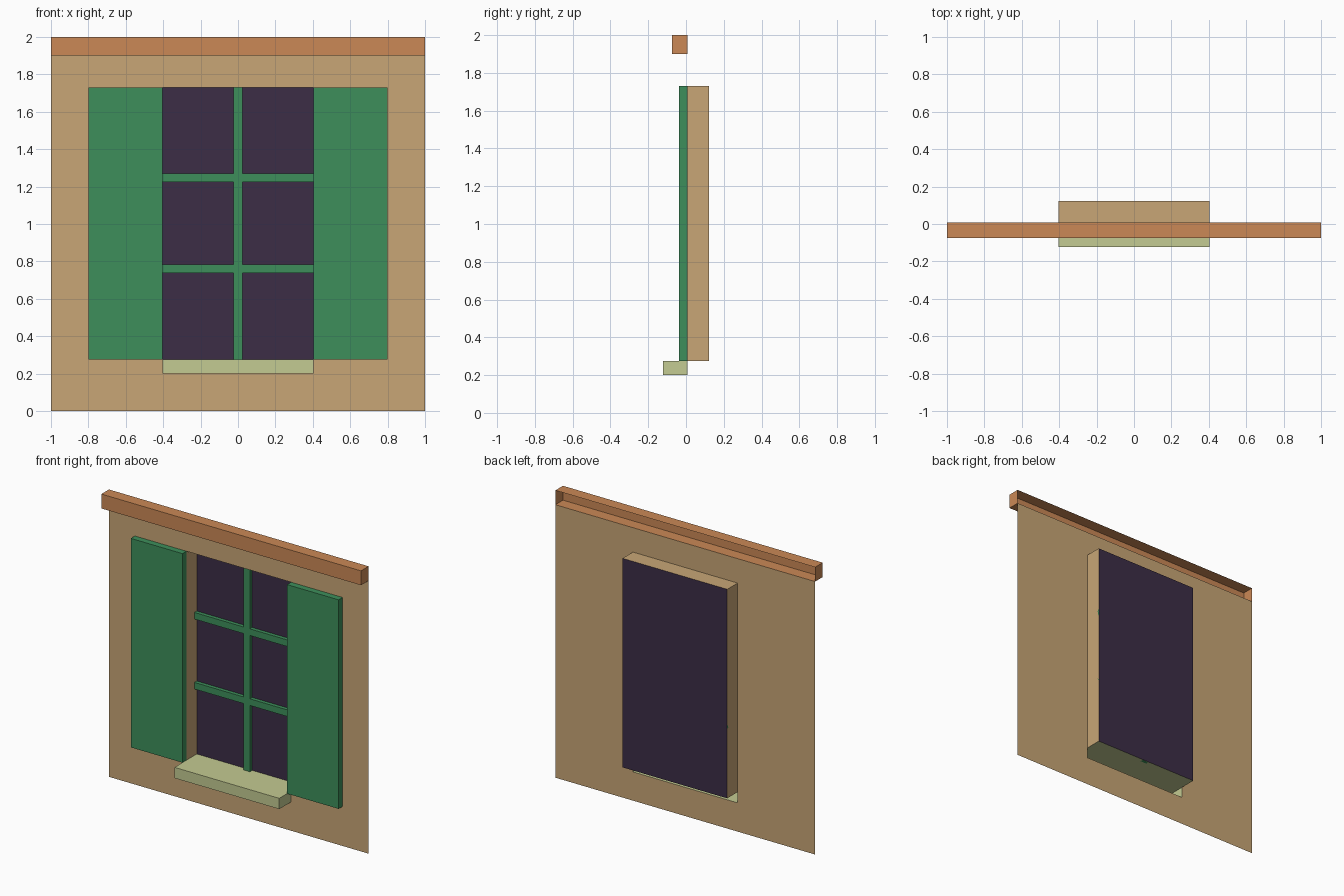
import bpy, bmesh

if "Cube" in bpy.data.objects:
    bpy.data.objects.remove(bpy.data.objects["Cube"])

WALL_Y, FRONT, BACK = 0.008, -0.122, 0.122      # wall plane, sill front, glass plane
HALF_W, SILL_Z0, WIN_Z0, WIN_Z1 = 0.403, 0.2, 0.275, 1.73


def material(name, rgb):
    """Flat colour from 0-255 sRGB values."""
    lin = [c / 12.92 if c <= 0.04045 else ((c + 0.055) / 1.055) ** 2.4
           for c in (v / 255 for v in rgb)]
    m = bpy.data.materials.new(name)
    m.diffuse_color = (*lin, 1)
    m.use_nodes = True
    m.node_tree.nodes["Principled BSDF"].inputs["Base Color"].default_value = m.diffuse_color
    return m


TAN = material("tan_plaster", (200, 166, 118))
ORANGE = material("terracotta", (203, 137, 86))
GREEN = material("green_paint", (61, 143, 91))
SILL = material("pale_sill", (196, 203, 146))
GLASS = material("dark_glass", (60, 45, 70))


def finish(name, bm, mat):
    me = bpy.data.meshes.new(name)
    bm.to_mesh(me)
    bm.free()
    me.materials.append(mat)
    ob = bpy.data.objects.new(name, me)
    bpy.context.collection.objects.link(ob)
    return ob


def quad(bm, *pts):
    bm.faces.new([bm.verts.new(p) for p in pts])


def box_open_back(name, x, y, z, mat):
    """Box between ranges x, y, z with its rear (+y) face left off."""
    bm = bmesh.new()
    bmesh.ops.create_cube(bm, size=1)
    bm.normal_update()
    bmesh.ops.delete(bm, geom=[f for f in bm.faces if f.normal.y > 0.5], context='FACES')
    for v in bm.verts:
        v.co = (x[v.co.x > 0], y[v.co.y > 0], z[v.co.z > 0])
    return finish(name, bm, mat)


# Wall sheet with a window opening
bm = bmesh.new()
xs, zs = (-1, -HALF_W, HALF_W, 1), (0, SILL_Z0, 1.73, 1.9)
for i in range(3):
    for j in range(3):
        if (i, j) != (1, 1):
            quad(bm, (xs[i], WALL_Y, zs[j]), (xs[i + 1], WALL_Y, zs[j]),
                 (xs[i + 1], WALL_Y, zs[j + 1]), (xs[i], WALL_Y, zs[j + 1]))
bmesh.ops.remove_doubles(bm, verts=bm.verts, dist=1e-5)
finish("wall", bm, TAN)

# Recess sides and top, running back to the glass
w = HALF_W
bm = bmesh.new()
quad(bm, (-w, WALL_Y, WIN_Z0), (-w, BACK, WIN_Z0), (-w, BACK, WIN_Z1), (-w, WALL_Y, WIN_Z1))
quad(bm, (w, BACK, WIN_Z0), (w, WALL_Y, WIN_Z0), (w, WALL_Y, WIN_Z1), (w, BACK, WIN_Z1))
quad(bm, (-w, WALL_Y, WIN_Z1), (-w, BACK, WIN_Z1), (w, BACK, WIN_Z1), (w, WALL_Y, WIN_Z1))
bmesh.ops.remove_doubles(bm, verts=bm.verts, dist=1e-5)
finish("window_recess", bm, TAN)

# Glass sheet
bm = bmesh.new()
quad(bm, (-w, BACK, WIN_Z0), (w, BACK, WIN_Z0), (w, BACK, WIN_Z1), (-w, BACK, WIN_Z1))
finish("glass", bm, GLASS)

# Sill: projecting block, plus its top continued into the recess
box_open_back("sill", (-w, w), (FRONT, WALL_Y), (SILL_Z0, WIN_Z0), SILL)
bm = bmesh.new()
quad(bm, (-w, WALL_Y, WIN_Z0), (w, WALL_Y, WIN_Z0), (w, BACK, WIN_Z0), (-w, BACK, WIN_Z0))
finish("sill_inner_ledge", bm, SILL)

# Cornice along the wall top
box_open_back("cornice", (-1, 1), (-0.075, WALL_Y), (1.9, 2.0), ORANGE)

# Shutters
for name, s in (("left_shutter", -1), ("right_shutter", 1)):
    box_open_back(name, sorted((s * w, s * 0.8)), (-0.036, WALL_Y), (WIN_Z0, WIN_Z1), GREEN)

# Glazing bars
bar_y = (0.096, BACK)
box_open_back("vertical_bar", (-0.024, 0.024), bar_y, (WIN_Z0, WIN_Z1), GREEN)
for name, z in (("lower_bar", 0.76), ("upper_bar", 1.247)):
    box_open_back(name, (-w, w), bar_y, (z - 0.023, z + 0.023), GREEN)
